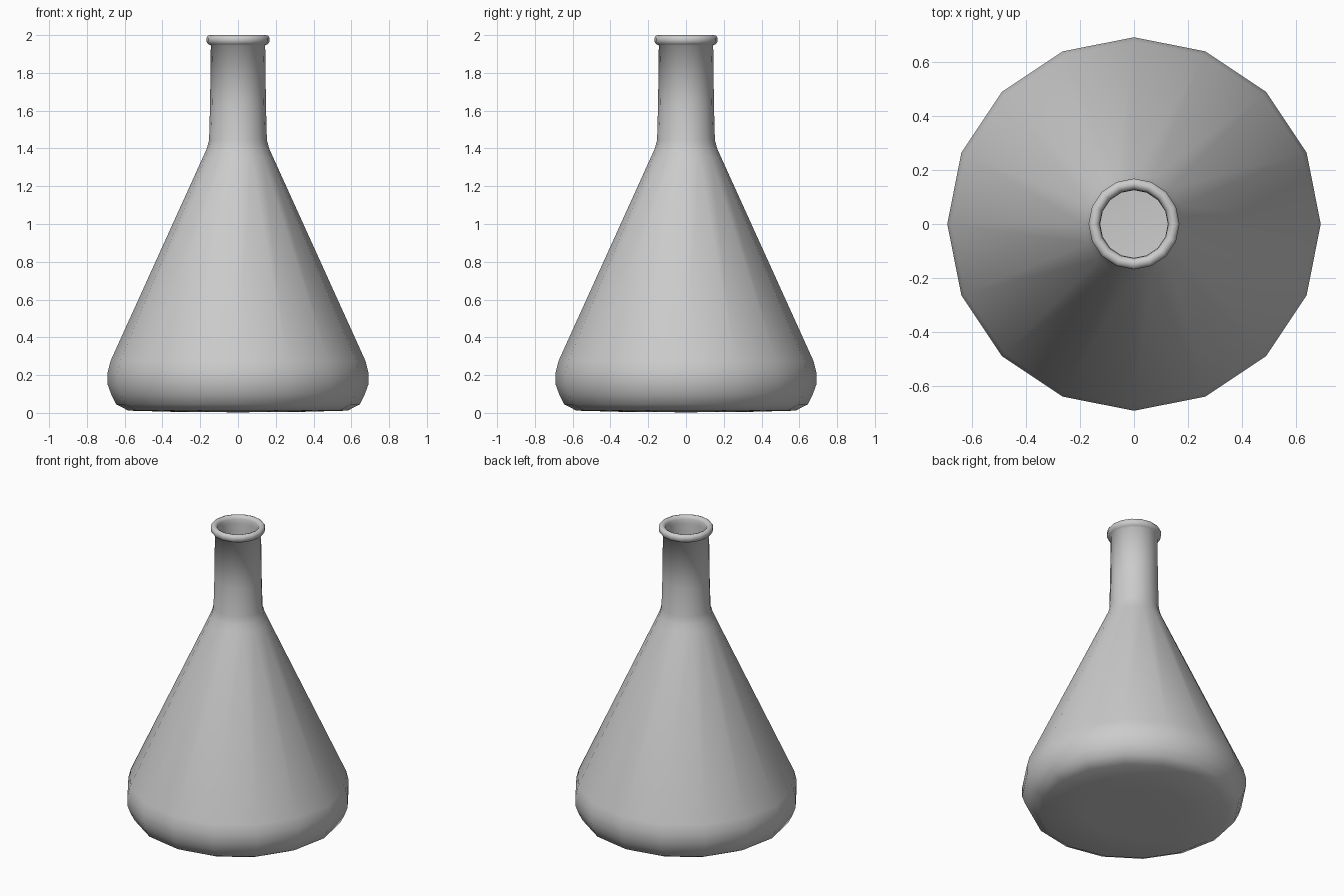
import bpy, bmesh, math

SIDES = 16

# Profile (radius, height): outside from the base up, over the lip, then down the inside wall
outer = [(0, 0.003), (0.32, 0.005), (0.58, 0.012), (0.645, 0.045), (0.672, 0.10), (0.69, 0.15),
         (0.69, 0.215), (0.675, 0.275), (0.185, 1.355), (0.165, 1.40), (0.153, 1.445),
         (0.148, 1.63), (0.144, 1.945)]
lip = [(0.158, 1.952), (0.168, 1.967), (0.168, 1.985), (0.16, 1.996), (0.147, 2.0),
       (0.134, 1.995), (0.127, 1.98), (0.125, 1.95)]
inner = [(0.128, 1.63), (0.133, 1.447), (0.145, 1.405), (0.165, 1.36), (0.655, 0.27),
         (0.67, 0.215), (0.67, 0.15), (0.652, 0.105), (0.63, 0.06), (0.57, 0.032), (0, 0.025)]
profile = outer + lip + inner

# Revolve the profile into a thick-walled flask
bm = bmesh.new()
verts = [bm.verts.new((r, 0, z)) for r, z in profile]
edges = [bm.edges.new(pair) for pair in zip(verts, verts[1:])]
bmesh.ops.spin(bm, geom=verts + edges, cent=(0, 0, 0), axis=(0, 0, 1),
               angle=2 * math.pi, steps=SIDES)
bmesh.ops.remove_doubles(bm, verts=bm.verts[:], dist=0.0005)
bmesh.ops.recalc_face_normals(bm, faces=bm.faces[:])

mesh = bpy.data.meshes.new("conical_flask")
bm.to_mesh(mesh)
bm.free()
flask = bpy.data.objects.new("conical_flask", mesh)
bpy.context.collection.objects.link(flask)

# Smooth glass walls
for poly in mesh.polygons:
    poly.use_smooth = True
